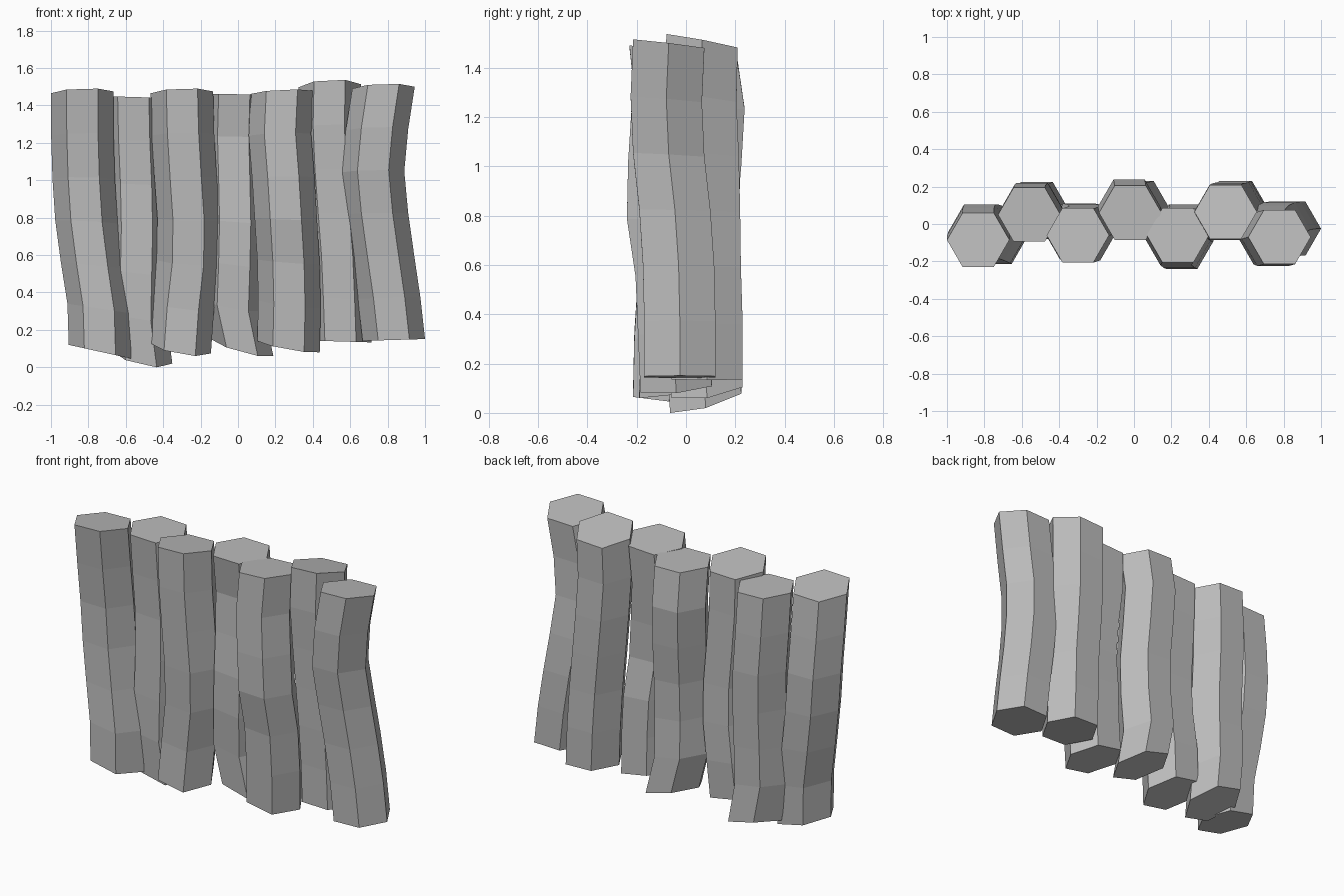
import bpy
import bmesh
import math

SIDES = 6
RADIUS = 0.167

cube = bpy.data.objects.get("Cube")
if cube:
    bpy.data.objects.remove(cube, do_unlink=True)

# One plain stone colour for every column
stone = bpy.data.materials.new("stone_grey")
stone.use_nodes = True
stone.diffuse_color = (0.5, 0.5, 0.5, 1)
stone.node_tree.nodes["Principled BSDF"].inputs["Base Color"].default_value = stone.diffuse_color


def column(name, bend_x, bend_y, base, crown):
    """Loft a hexagon along a bent path, bottom to top.

    bend_x, bend_y: ring centres in thousandths of a unit.
    base, crown: (height, slope along x, slope along y) of the cut ends.
    """
    bm = bmesh.new()
    rings = []
    last = len(bend_x) - 1
    for i, (px, py) in enumerate(zip(bend_x, bend_y)):
        t = i / last
        height = base[0] * (1 - t) + crown[0] * t
        # The cut slopes fade out towards the middle of the column
        slope_x, slope_y = (base[k] * (1 - t) ** 2 + crown[k] * t ** 2 for k in (1, 2))
        ring = []
        for s in range(SIDES):
            angle = math.tau * s / SIDES
            dx, dy = RADIUS * math.cos(angle), RADIUS * math.sin(angle)
            ring.append(bm.verts.new((px / 1000 + dx, py / 1000 + dy,
                                      height + slope_x * dx + slope_y * dy)))
        rings.append(ring)
    # Side walls
    for lower, upper in zip(rings, rings[1:]):
        for s in range(SIDES):
            n = (s + 1) % SIDES
            bm.faces.new((lower[s], lower[n], upper[n], upper[s]))
    # End caps
    bm.faces.new(reversed(rings[0]))
    bm.faces.new(rings[-1])
    bmesh.ops.recalc_face_normals(bm, faces=bm.faces)

    mesh = bpy.data.meshes.new(name)
    bm.to_mesh(mesh)
    bm.free()
    mesh.materials.append(stone)
    obj = bpy.data.objects.new(name, mesh)
    bpy.context.collection.objects.link(obj)
    return obj


# Front row and back row columns alternate from right to left
column("front_column_far_right",
       bend_x=(-738, -745, -780, -810, -825, -832, -833),
       bend_y=(-70, -65, -50, -40, -40, -60, -85),
       base=(0.083, -0.22, 0), crown=(1.47, 0.03, -0.12))
column("back_column_right",
       bend_x=(-518, -550, -545, -540, -545, -555, -560),
       bend_y=(80, 65, 65, 70, 75, 65, 50),
       base=(0.058, -0.23, 0.27), crown=(1.445, -0.03, 0))
column("front_column_inner_right",
       bend_x=(-312, -295, -268, -264, -280, -294, -300),
       bend_y=(-45, -35, -40, -50, -55, -60, -60),
       base=(0.104, -0.18, 0.2), crown=(1.47, 0.03, -0.12))
column("back_column_middle",
       bend_x=(22, -28, -20, -15, -20, -26, -20),
       bend_y=(85, 75, 60, 60, 80, 93, 60),
       base=(0.105, -0.27, 0.15), crown=(1.46, -0.02, 0))
column("front_column_inner_left",
       bend_x=(270, 275, 270, 256, 242, 224, 235),
       bend_y=(-40, -50, -60, -95, -90, -75, -60),
       base=(0.11, -0.18, 0.09), crown=(1.47, 0.05, -0.08))
column("back_column_left",
       bend_x=(548, 540, 530, 512, 495, 485, 490),
       bend_y=(85, 85, 78, 75, 70, 60, 65),
       base=(0.138, -0.03, 0), crown=(1.505, 0.05, -0.19))
column("front_column_far_left",
       bend_x=(833, 808, 775, 743, 722, 743, 778),
       bend_y=(-25, -25, -30, -45, -70, -80, -70),
       base=(0.146, 0.03, 0), crown=(1.495, 0.03, -0.12))
